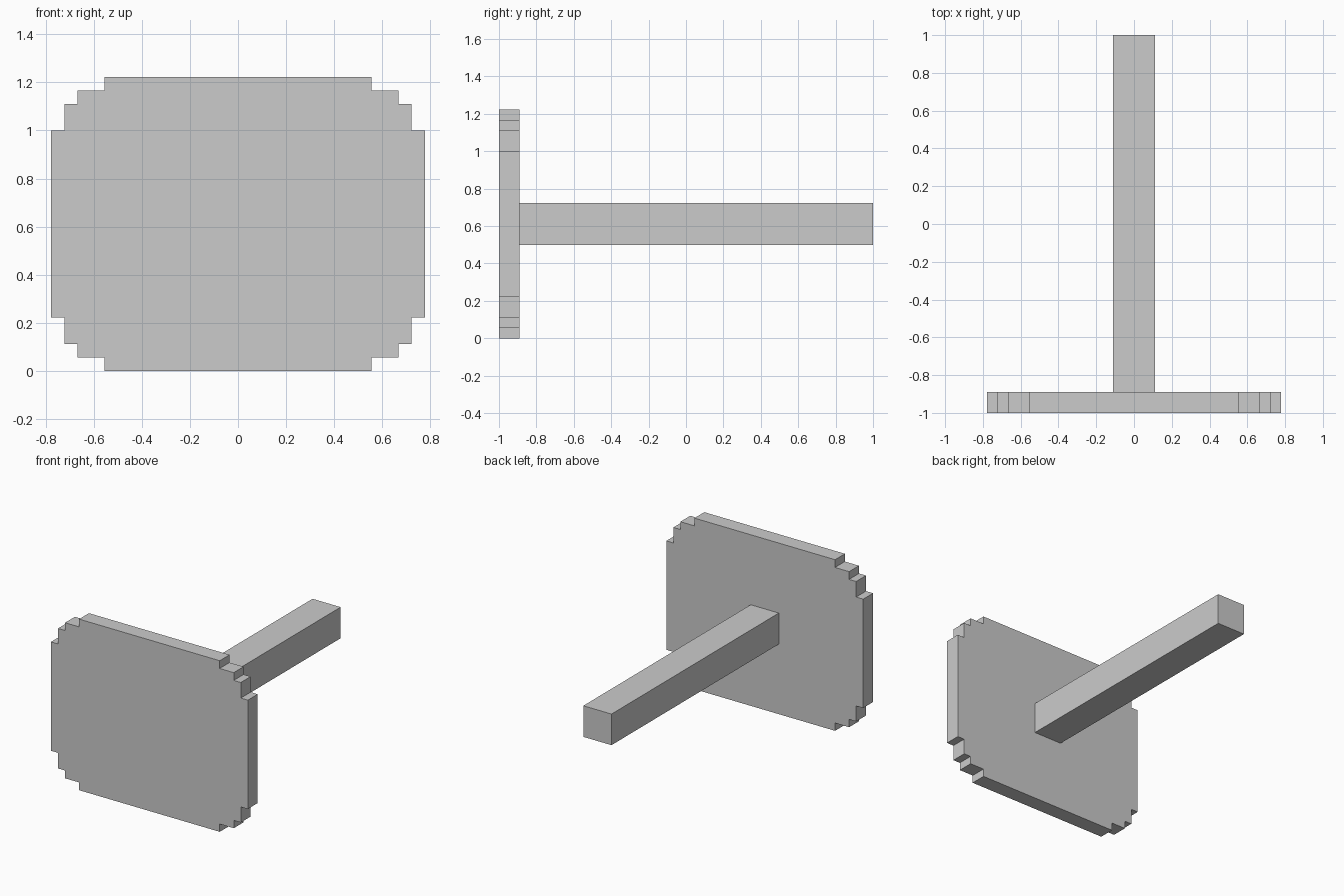
import bpy, bmesh
from mathutils import Vector

if "Cube" in bpy.data.objects:
    bpy.data.objects.remove(bpy.data.objects["Cube"])

U = 1 / 18          # grid step of the stepped outline
CENTRE_Z = 11 * U   # mid height of the plate


def extrude_profile(name, points, y0, y1):
    """Extrude an outline (x, z in grid steps about the centre) from y0 to y1."""
    bm = bmesh.new()
    face = bm.faces.new([bm.verts.new((x * U, y0, CENTRE_Z + z * U)) for x, z in points])
    result = bmesh.ops.extrude_face_region(bm, geom=[face])
    moved = [v for v in result["geom"] if isinstance(v, bmesh.types.BMVert)]
    bmesh.ops.translate(bm, verts=moved, vec=Vector((0, y1 - y0, 0)))
    bmesh.ops.recalc_face_normals(bm, faces=bm.faces)
    mesh = bpy.data.meshes.new(name)
    bm.to_mesh(mesh)
    bm.free()
    obj = bpy.data.objects.new(name, mesh)
    bpy.context.collection.objects.link(obj)
    return obj


def mirror_quarter(quarter):
    """Mirror a corner outline into all four quadrants as one closed loop."""
    right = [(x, -z) for x, z in reversed(quarter)] + quarter
    return right + [(-x, z) for x, z in reversed(right)]


# Plate with stair-stepped corners
corner = [(14, 7), (13, 7), (13, 9), (12, 9), (12, 10), (10, 10), (10, 11)]
plate_back = -1 + 2 * U
extrude_profile("plate", mirror_quarter(corner), -1, plate_back)

# Square bar running back from the middle of the plate
extrude_profile("bar", mirror_quarter([(2, 2)]), plate_back, 1)
